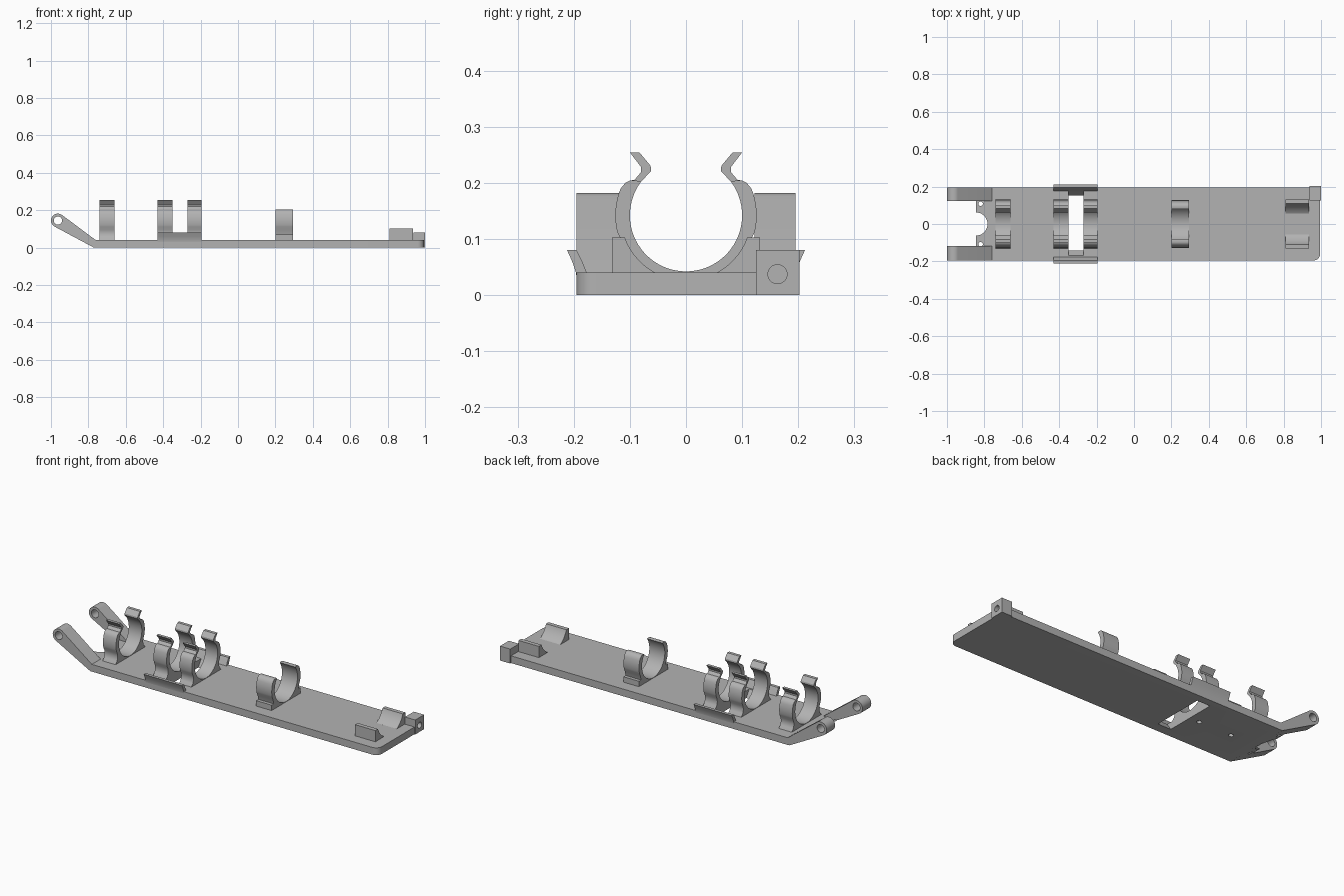
import bpy, bmesh, math
from mathutils import Vector

cube = bpy.data.objects.get("Cube")
if cube:
    bpy.data.objects.remove(cube, do_unlink=True)

grey = bpy.data.materials.new("plain grey")
grey.use_nodes = True
colour = (0.45, 0.45, 0.45, 1)
grey.diffuse_color = colour
grey.node_tree.nodes["Principled BSDF"].inputs["Base Color"].default_value = colour

PLATE_TOP = 0.04
BORE = (0, 0.142)


def extrude(name, outline, axis, start, end):
    """Solid from a 2D outline: (y, z) along x, (x, z) along y, (x, y) along z."""
    place = {"x": lambda a, b, t: (t, a, b),
             "y": lambda a, b, t: (a, t, b),
             "z": lambda a, b, t: (a, b, t)}[axis]
    bm = bmesh.new()
    face = bm.faces.new([bm.verts.new(place(a, b, start)) for a, b in outline])
    ret = bmesh.ops.extrude_face_region(bm, geom=[face])
    moved = [v for v in ret["geom"] if isinstance(v, bmesh.types.BMVert)]
    bmesh.ops.translate(bm, verts=moved, vec=Vector(place(0, 0, end - start)))
    bmesh.ops.recalc_face_normals(bm, faces=bm.faces)
    mesh = bpy.data.meshes.new(name)
    bm.to_mesh(mesh)
    bm.free()
    mesh.materials.append(grey)
    obj = bpy.data.objects.new(name, mesh)
    bpy.context.collection.objects.link(obj)
    return obj


def arc(centre, radius, start, end, steps=24):
    """Points on an arc, angles in degrees."""
    angles = [math.radians(start + (end - start) * i / steps) for i in range(steps + 1)]
    return [(centre[0] + radius * math.cos(a), centre[1] + radius * math.sin(a)) for a in angles]


def circle(centre, radius, steps=32):
    return arc(centre, radius, 0, 360, steps)[:-1]


def rect(a0, b0, a1, b1):
    return [(a0, b0), (a1, b0), (a1, b1), (a0, b1)]


def flip(points):
    return [(-a, b) for a, b in reversed(points)]


def activate(obj):
    bpy.ops.object.select_all(action="DESELECT")
    obj.select_set(True)
    bpy.context.view_layer.objects.active = obj


def cut(obj, cutter):
    mod = obj.modifiers.new("cut", "BOOLEAN")
    mod.operation, mod.solver, mod.object = "DIFFERENCE", "EXACT", cutter
    activate(obj)
    bpy.ops.object.modifier_apply(modifier=mod.name)
    bpy.data.objects.remove(cutter, do_unlink=True)


# Base plate with one rounded corner
corner = arc((0.96, -0.16), 0.035, -90, 0, 8)
plate = extrude("base_plate", [(-0.845, -0.195)] + corner + [(0.995, 0.195), (-0.845, 0.195)],
                "z", 0, PLATE_TOP)
# Sloped underside and round notch at the hinge end
cut(plate, extrude("cutter", [(-0.77, 0), (-0.92, 0.08), (-0.92, -0.05), (-0.77, -0.05)], "y", -0.3, 0.3))
cut(plate, extrude("cutter", circle((-0.845, 0), 0.062), "z", -0.1, 0.1))
# Slot with sloping ends
slot = [(-0.135, -0.01), (0.145, -0.01), (0.185, 0.05), (-0.175, 0.05)]
cut(plate, extrude("cutter", slot, "x", -0.35, -0.27))
# Small holes
for side in (-1, 1):
    cut(plate, extrude("cutter", circle((-0.82, side * 0.108), 0.012, 16), "z", -0.1, 0.1))
for x in (-0.41, -0.61):
    cut(plate, extrude("cutter", circle((x, 0), 0.013, 16), "z", -0.1, 0.02))

# Hinge arms with eyes
eye = (-0.963, 0.145)
for name, y0, y1 in (("right_hinge_arm", -0.195, -0.118), ("left_hinge_arm", 0.122, 0.195)):
    outline = arc(eye, 0.037, 55, 240) + [(-0.77, 0), (-0.73, 0), (-0.73, PLATE_TOP), (-0.76, PLATE_TOP)]
    arm = extrude(name, outline, "y", y0, y1)
    cut(arm, extrude("cutter", circle(eye, 0.022), "y", y0 - 0.1, y1 + 0.1))

# Latch block with pin hole
block = extrude("latch_block", rect(0.125, 0, 0.202, 0.08), "x", 0.937, 1.0)
pin = circle((0.163, 0.037), 0.017)
cut(block, extrude("cutter", pin, "x", 0.95, 1.1))
cut(plate, extrude("cutter", rect(0.126, -0.1, 0.3, 0.1), "x", 0.94, 1.1))

# Spring clips: inner bore, outer wall and flared foot
bore = arc(BORE, 0.1, -90, 37)
foot = [(0.132, 0.03), (0.13, PLATE_TOP), (0.117, 0.055), (0.111, 0.075), (0.114, 0.095)]
wall = arc(BORE, 0.126, -14, 22, 8) + [(0.108, 0.2), (0.1, 0.204)]
lip = [(0.092, 0.205), (0.08, 0.219), (0.08, 0.228), (0.1, 0.254),
       (0.083, 0.254), (0.063, 0.23), (0.062, 0.221)]
half = foot + wall + lip + bore[::-1]
lipped = half + flip(half)[1:]
for name, x0, x1 in (("hinge_end_clip", -0.74, -0.66),
                     ("slot_clip_outer", -0.43, -0.35),
                     ("slot_clip_inner", -0.27, -0.195)):
    extrude(name, lipped, "x", x0, x1)

# Open clip without lips, on stepped feet
step = [(0.127, 0.03), (0.127, 0.07), (0.108, 0.07), (0.114, 0.095)]
half = step + wall + [(0.09, 0.204)] + bore[::-1]
extrude("open_clip", half + flip(half)[1:], "x", 0.2, 0.295)

# Low cradle and flared finger tabs on both sides
cradle = [(0.05, 0.03), (0.132, 0.03), (0.132, 0.102)] + arc(BORE, 0.116, -20, -61.5, 12)
tab = [(0.172, 0.03), (0.195, 0.03), (0.196, PLATE_TOP), (0.203, 0.06),
       (0.212, 0.08), (0.195, 0.08), (0.185, 0.06), (0.177, PLATE_TOP)]
for side, shape in (("left", lambda p: p), ("right", flip)):
    extrude(side + "_cradle", shape(cradle), "x", 0.81, 0.935)
    extrude(side + "_finger_tab", shape(tab), "x", -0.43, -0.195)

# Smooth curved faces, keep edges sharp
for obj in list(bpy.context.collection.objects):
    if obj.type == "MESH" and obj.data.materials and obj.data.materials[0] == grey:
        activate(obj)
        bpy.ops.object.shade_smooth_by_angle(angle=math.radians(30))
